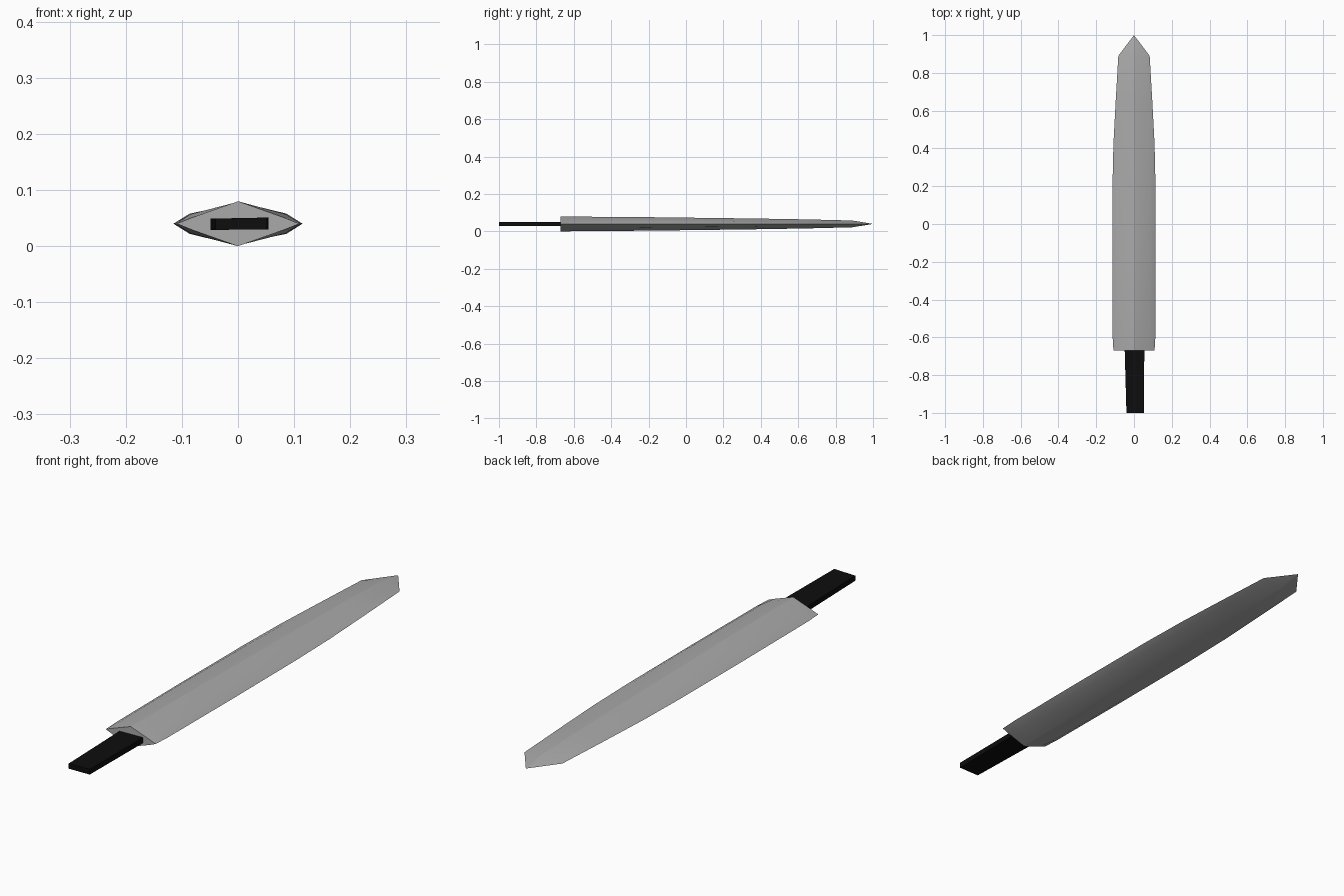
import bpy, bmesh

if "Cube" in bpy.data.objects:
    bpy.data.objects.remove(bpy.data.objects["Cube"])

def material(name, rgb):
    m = bpy.data.materials.new(name)
    m.diffuse_color = (*rgb, 1)
    m.use_nodes = True
    m.node_tree.nodes["Principled BSDF"].inputs["Base Color"].default_value = m.diffuse_color
    return m

def loft(name, sections, mat, tip=None):
    """Skin a list of matching point rings, cap the start, close on a tip or a cap."""
    bm = bmesh.new()
    rings = [[bm.verts.new(p) for p in s] for s in sections]
    n = len(rings[0])
    for a, b in zip(rings, rings[1:]):
        for i in range(n):
            j = (i + 1) % n
            bm.faces.new((a[i], a[j], b[j], b[i]))
    bm.faces.new(rings[0])
    if tip:
        t = bm.verts.new(tip)
        for i in range(n):
            bm.faces.new((rings[-1][i], rings[-1][(i + 1) % n], t))
    else:
        bm.faces.new(rings[-1])
    bmesh.ops.recalc_face_normals(bm, faces=bm.faces)
    me = bpy.data.meshes.new(name)
    bm.to_mesh(me)
    bm.free()
    me.materials.append(mat)
    ob = bpy.data.objects.new(name, me)
    bpy.context.collection.objects.link(ob)
    return ob

MID = 0.04  # height of the cutting edge

def blade_section(y, w, h, bevel):
    # ridge, shoulder and edge, repeated round the four quadrants
    b = w * 0.75
    pts = [(0, h), (b, bevel), (w, 0), (b, -bevel),
           (0, -h), (-b, -bevel), (-w, 0), (-b, bevel)]
    return [(x, y, MID + z) for x, z in pts]

steel = material("steel grey", (0.40, 0.40, 0.40))
black = material("black", (0.004, 0.004, 0.004))

# Blade: ridged, slightly flared from the base, tapering to a point
stations = [(-0.67, 0.109, 0.040, 0.011), (-0.60, 0.113, 0.039, 0.017),
            (-0.20, 0.115, 0.036, 0.018), (0.20, 0.114, 0.031, 0.015),
            (0.42, 0.109, 0.028, 0.012), (0.65, 0.097, 0.024, 0.009),
            (0.89, 0.083, 0.018, 0.006)]
blade = loft("blade", [blade_section(*s) for s in stations], steel, (0, 1.0, MID))
bpy.context.view_layer.objects.active = blade
blade.select_set(True)
bpy.ops.object.shade_smooth_by_angle(angle=0.35)

# Tang: flat bar behind the blade, a little slanted on one side
def tang_section(y, x0, x1):
    return [(x0, y, 0.029), (x1, y, 0.030), (x1, y, 0.051), (x0, y, 0.049)]

loft("tang", [tang_section(-1.0, -0.04, 0.052), tang_section(-0.64, -0.05, 0.055)], black)
